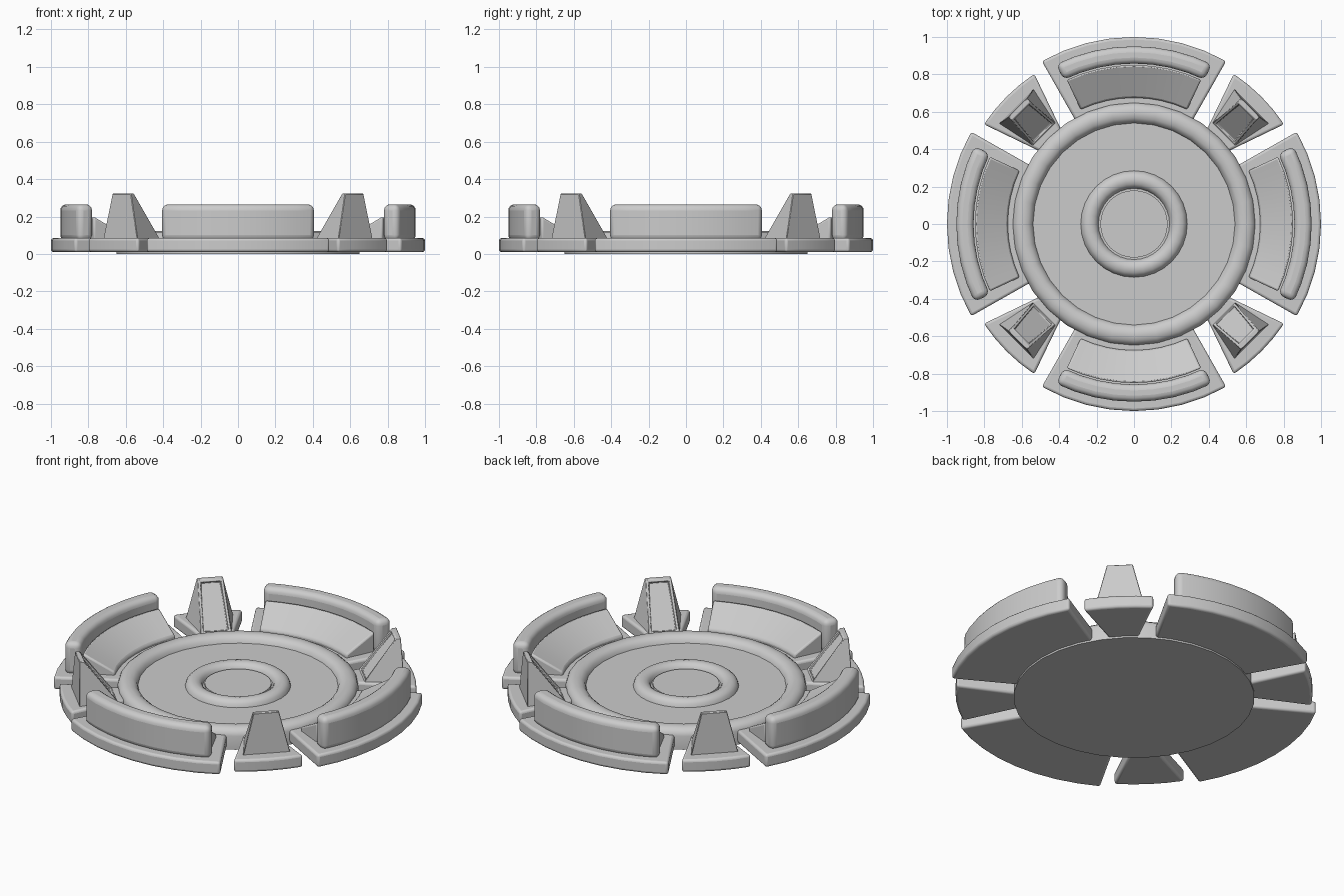
import bpy, bmesh
from math import sin, cos, pi, radians

if "Cube" in bpy.data.objects:
    bpy.data.objects.remove(bpy.data.objects["Cube"])


def finish(bm, name, bevel=0.0, segs=3, angle=35):
    bmesh.ops.recalc_face_normals(bm, faces=bm.faces)
    me = bpy.data.meshes.new(name)
    bm.to_mesh(me)
    bm.free()
    ob = bpy.data.objects.new(name, me)
    bpy.context.collection.objects.link(ob)
    if bevel:
        m = ob.modifiers.new("bevel", "BEVEL")
        m.width, m.segments = bevel, segs
        m.limit_method, m.angle_limit = "ANGLE", radians(30)
    bpy.ops.object.select_all(action="DESELECT")
    ob.select_set(True)
    bpy.context.view_layer.objects.active = ob
    bpy.ops.object.shade_smooth_by_angle(angle=radians(angle))
    return ob


def lathe(name, profile, n=32):
    """Spin an (r, z) profile that starts and ends on the axis."""
    bm = bmesh.new()
    rings = []
    for r, z in profile:
        if r == 0:
            rings.append([bm.verts.new((0, 0, z))] * n)
        else:
            rings.append([bm.verts.new((r * cos(2 * pi * i / n), r * sin(2 * pi * i / n), z))
                          for i in range(n)])
    for a, b in zip(rings, rings[1:]):
        for i in range(n):
            j = (i + 1) % n
            bm.faces.new(list(dict.fromkeys((a[i], a[j], b[j], b[i]))))
    return finish(bm, name)


def arc_block(name, section, n, mid, bevel, segs=3):
    """Sweep a closed section of (r, z, half angle in degrees) about z, centred on mid."""
    bm = bmesh.new()
    rows = []
    for i in range(n + 1):
        t = 2 * i / n - 1
        rows.append([bm.verts.new((r * cos(radians(mid + t * h)), r * sin(radians(mid + t * h)), z))
                     for r, z, h in section])
    k = len(section)
    for a, b in zip(rows, rows[1:]):
        for i in range(k):
            j = (i + 1) % k
            bm.faces.new((a[i], a[j], b[j], b[i]))
    bm.faces.new(rows[0])
    bm.faces.new(rows[-1])
    return finish(bm, name, bevel, segs)


def box_section(r0, r1, z0, z1, h0, h1):
    return [(r0, z0, h0), (r1, z0, h1), (r1, z1, h1), (r0, z1, h0)]


def bead(r0, r1, z0, z1, n=6):
    """Half-round ridge from r1 inwards to r0."""
    c, w = (r0 + r1) / 2, (r1 - r0) / 2
    return [(c + w * cos(pi * i / n), z0 + (z1 - z0) * sin(pi * i / n)) for i in range(n + 1)]


# central dish with raised rim, inner ring and small middle disc
lathe("central_dish", [(0, 0), (0.65, 0)] + bead(0.54, 0.65, 0.08, 0.122)
      + bead(0.19, 0.285, 0.08, 0.12) + [(0.18, 0.08), (0.18, 0.095), (0, 0.095)])


def pylon(name, mid):
    """Tapered wedge with a sunken panel on its sloping inner face."""
    bm = bmesh.new()
    a = radians(mid)

    def v(r, w, z):
        return bm.verts.new((r * cos(a) - w * sin(a), r * sin(a) + w * cos(a), z))
    base = [v(0.675, -0.085, 0.08), v(0.89, -0.13, 0.08), v(0.89, 0.13, 0.08), v(0.675, 0.085, 0.08)]
    top = [v(0.855, -0.07, 0.322), v(0.88, -0.07, 0.322), v(0.88, 0.07, 0.322), v(0.855, 0.07, 0.322)]
    bm.faces.new(base)
    bm.faces.new(top)
    for i in range(4):
        j = (i + 1) % 4
        f = bm.faces.new((base[i], base[j], top[j], top[i]))
    bmesh.ops.recalc_face_normals(bm, faces=bm.faces)
    bmesh.ops.inset_region(bm, faces=[f], thickness=0.02)
    bmesh.ops.inset_region(bm, faces=[f], thickness=0.004, depth=-0.014)
    return finish(bm, name, 0.003, 1)


for q in range(4):
    d = 90 * q
    # large outer platform, its back wall and sloping seat
    arc_block(f"platform_{q}", box_section(0.635, 1.0, 0.01, 0.085, 29.5, 29.5), 8, d, 0.014)
    arc_block(f"wall_{q}", box_section(0.858, 0.95, 0.07, 0.265, 26, 26), 8, d, 0.032, 4)
    arc_block(f"seat_{q}", [(0.675, 0.07, 25), (0.85, 0.07, 25), (0.85, 0.2, 25), (0.675, 0.105, 25)],
              8, d, 0.01, 2)
    # small diagonal platform and pylon
    arc_block(f"corner_platform_{q}", box_section(0.635, 0.963, 0.01, 0.085, 7.3, 11.4), 4, d + 45, 0.014)
    pylon(f"pylon_{q}", d + 45)
